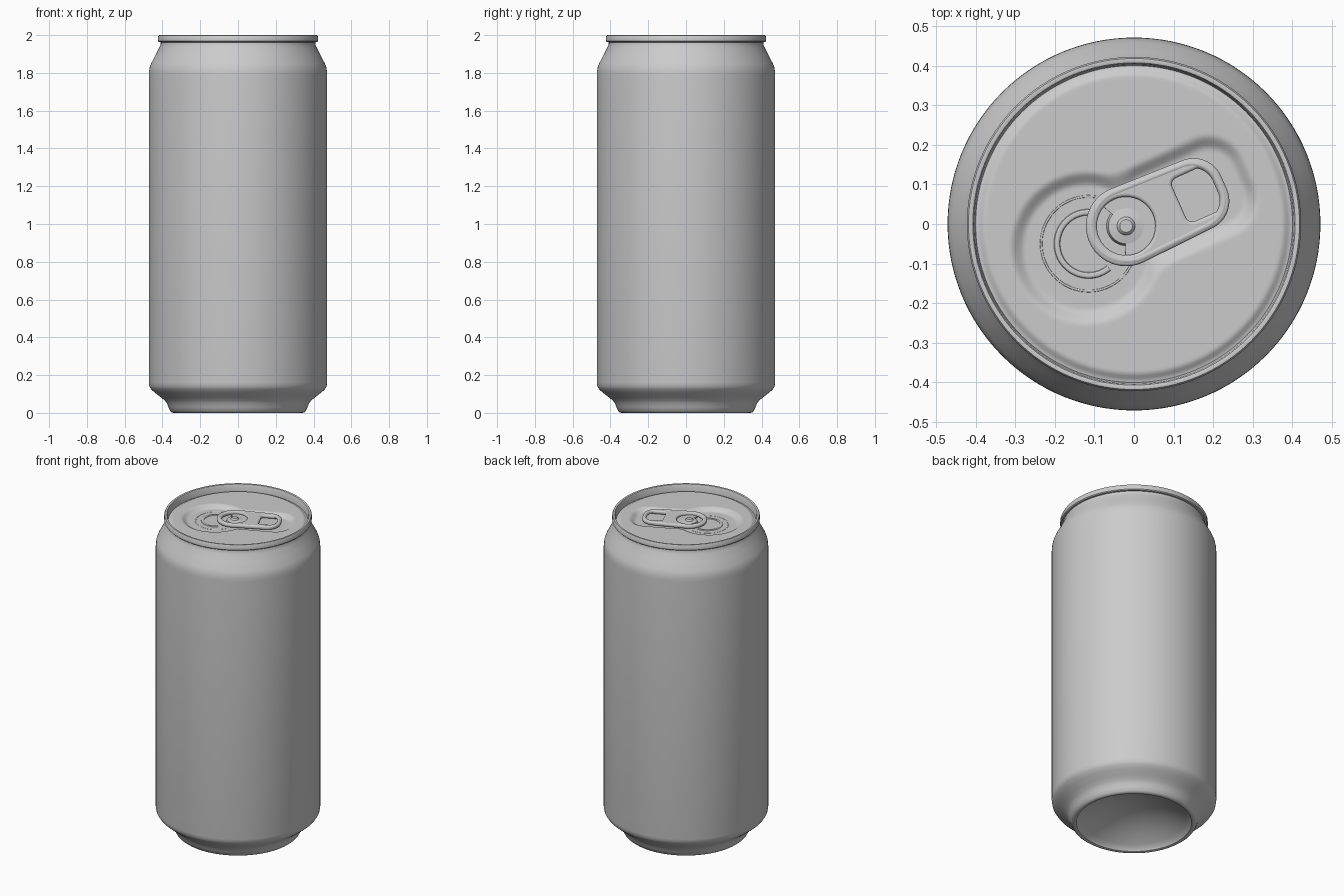
import bpy, bmesh, math
from math import sin, cos, pi, radians, hypot
from mathutils import Matrix

if "Cube" in bpy.data.objects:
    bpy.data.objects.remove(bpy.data.objects["Cube"])

ANG = radians(24)                      # direction of the pull tab
TAB = Matrix.Translation((-0.02, -0.005, 0)) @ Matrix.Rotation(ANG, 4, 'Z')
TAB_INV = TAB.inverted()


def finish(ob, angle=35):
    bpy.ops.object.select_all(action='DESELECT')
    ob.select_set(True)
    bpy.context.view_layer.objects.active = ob
    if ob.type == 'CURVE':
        bpy.ops.object.convert(target='MESH')
        ob = bpy.context.object
    bpy.ops.object.shade_smooth_by_angle(angle=radians(angle))
    return ob


def mesh_object(name, verts, faces, angle=35):
    me = bpy.data.meshes.new(name)
    me.from_pydata(verts, [], faces)
    ob = bpy.data.objects.new(name, me)
    bpy.context.collection.objects.link(ob)
    bm = bmesh.new()
    bm.from_mesh(me)
    bmesh.ops.remove_doubles(bm, verts=bm.verts, dist=1e-6)
    bmesh.ops.recalc_face_normals(bm, faces=bm.faces)
    bm.to_mesh(me)
    bm.free()
    return finish(ob, angle)


def rings(name, radii, height, segs, angle=35):
    """Concentric rings; height(i, x, y) gives z."""
    verts, faces = [], []
    for i, r in enumerate(radii):
        for k in range(segs):
            a = 2 * pi * k / segs
            x, y = r * cos(a), r * sin(a)
            verts.append((x, y, height(i, x, y)))
    for i in range(len(radii) - 1):
        for k in range(segs):
            j = (k + 1) % segs
            faces.append((i * segs + k, i * segs + j,
                          (i + 1) * segs + j, (i + 1) * segs + k))
    return mesh_object(name, verts, faces, angle)


def lathe(name, profile, segs=128, angle=35):
    return rings(name, [p[0] for p in profile], lambda i, x, y: profile[i][1], segs, angle)


def curve(name, loops, dims, cyclic, bevel, extrude=0.0, offset=0.0):
    cu = bpy.data.curves.new(name, 'CURVE')
    cu.dimensions = dims
    cu.bevel_depth, cu.bevel_resolution = bevel, 3
    cu.extrude, cu.offset = extrude, offset
    cu.use_fill_caps = dims == '3D'
    if dims == '2D':
        cu.fill_mode = 'BOTH'
    for pts in loops:
        s = cu.splines.new('POLY')
        s.points.add(len(pts) - 1)
        for p, q in zip(s.points, pts):
            p.co = (q[0], q[1], 0, 1)
        s.use_cyclic_u = cyclic
    ob = bpy.data.objects.new(name, cu)
    bpy.context.collection.objects.link(ob)
    return ob


def arc(cx, cy, r, a0, a1, n=24):
    return [(cx + r * cos(radians(a0 + (a1 - a0) * i / n)),
             cy + r * sin(radians(a0 + (a1 - a0) * i / n))) for i in range(n + 1)]


def smooth(t):
    t = min(1, max(0, t))
    return t * t * (3 - 2 * t)


# Can body: domed base, foot, wall, neck and rolled rim
dome = [(0.325 * i / 12, 0.11 * (1 - (i / 12) ** 2) + 0.012) for i in range(13)]
body = dome + [
    (0.33, 0.003), (0.337, 0), (0.348, 0.001), (0.358, 0.009), (0.368, 0.03), (0.376, 0.05),
    (0.388, 0.066), (0.41, 0.084), (0.44, 0.107), (0.46, 0.125), (0.469, 0.14), (0.472, 0.16),
    (0.472, 1.79), (0.471, 1.81), (0.467, 1.832), (0.46, 1.85), (0.436, 1.896), (0.415, 1.937),
    (0.409, 1.952), (0.409, 1.962), (0.418, 1.963), (0.423, 1.968), (0.423, 1.993),
    (0.419, 1.999), (0.414, 2.0), (0.408, 1.998), (0.405, 1.992), (0.401, 1.953)]
lathe("can_body", body)


# Lid with a keyhole-shaped pressed recess
def keyhole(x, y):
    p = TAB_INV @ Matrix.Translation((x, y, 0)).to_translation()
    circle = hypot(p.x + 0.114, p.y + 0.01) - 0.185
    qx, qy = abs(p.x - 0.165) - 0.08, abs(p.y) - 0.035
    box = hypot(max(qx, 0), max(qy, 0)) + min(max(qx, qy), 0) - 0.09
    h = max(0, min(1, 0.5 + 0.5 * (box - circle) / 0.05))
    return box * (1 - h) + circle * h - 0.05 * h * (1 - h)


def lid_height(i, x, y):
    z = 1.966 - 0.012 * smooth((hypot(x, y) - 0.375) / 0.025)
    return z - 0.02 * smooth((0.01 - keyhole(x, y)) / 0.04)


N = 70
rings("lid", [0.402 * i / N for i in range(N + 1)], lid_height, 192, 60)

# Opening score line and inner bead
for name, r, a0, a1, w in (("opening_score", 0.12, 80, 335, 0.003),
                           ("opening_bead", 0.08, 85, 310, 0.008)):
    ob = curve(name, [arc(-0.115, -0.05, r, a0, a1, 48)], '3D', False, w)
    ob.location.z = 1.946
    ob.scale.z = 0.5
    finish(ob)

# Pull tab plate with finger hole and rivet hole
outer = arc(0, 0, 0.102, 90, 270) + arc(0.195, -0.018, 0.076, -90, 0, 12) \
    + arc(0.195, 0.018, 0.076, 0, 90, 12)
finger = arc(0.165, -0.042, 0.018, 180, 270, 6) + arc(0.225, -0.042, 0.018, -90, -20, 6) \
    + arc(0.18, 0, 0.077, -20, 20, 10) + arc(0.225, 0.042, 0.018, 20, 90, 6) \
    + arc(0.165, 0.042, 0.018, 90, 180, 6)
rivet_hole = arc(0, 0, 0.074, 0, 352.5, 47)
tab = curve("pull_tab", [outer, finger, rivet_hole], '2D', True, 0.008, 0.003, -0.008)
tab.matrix_world = Matrix.Translation((0, 0, 1.966)) @ TAB
finish(tab)

# Raised curl around the tab edge
curl = curve("tab_curl", [[(x * 0.93 + 0.006, y * 0.88) for x, y in outer]], '3D', True, 0.011)
curl.matrix_world = Matrix.Translation((0, 0, 1.968)) @ TAB
finish(curl, 60)

# Tongue that ties the tab to the rivet, open on the left
tongue = curve("rivet_tongue", [arc(0, 0, 0.078, -115, 115, 32) + arc(0, 0, 0.02, 115, -115, 16)],
               '2D', True, 0.001, 0.004)
tongue.matrix_world = Matrix.Translation((0, 0, 1.957)) @ TAB
finish(tongue)

# Rivet
rivet = lathe("rivet", [(0, 1.975), (0.016, 1.975), (0.02, 1.972), (0.023, 1.966),
                        (0.045, 1.962), (0.05, 1.945)], 48)
rivet.location = (-0.02, -0.005, 0)
